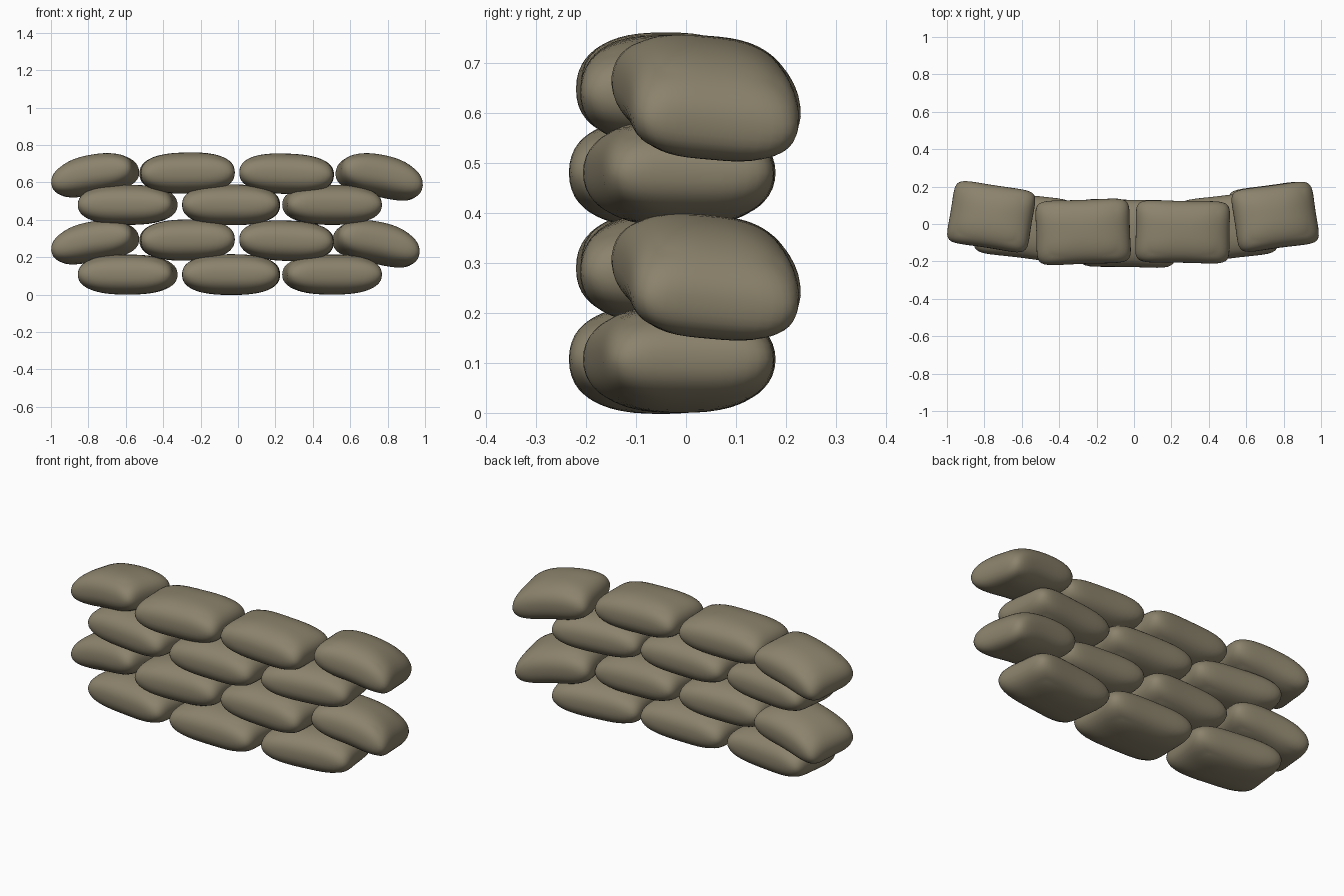
import bpy, bmesh, math
from mathutils import Matrix, Euler, Vector

if "Cube" in bpy.data.objects:
    bpy.data.objects.remove(bpy.data.objects["Cube"])

khaki = bpy.data.materials.new("khaki_canvas")
khaki.diffuse_color = (0.26, 0.225, 0.15, 1)
khaki.use_nodes = True
khaki.node_tree.nodes["Principled BSDF"].inputs["Base Color"].default_value = khaki.diffuse_color


def sandbag(name, center, half, yaw=0, tilt=0, roll=0, droop=0):
    """Pillow-shaped bag; droop bends the end on the given x side downwards."""
    bm = bmesh.new()
    bmesh.ops.create_cube(bm, size=2)
    bmesh.ops.subdivide_edges(bm, edges=bm.edges[:], cuts=13, use_grid_fill=True)
    rot = Euler([math.radians(a) for a in (roll, tilt, yaw)]).to_matrix()
    for v in bm.verts:
        x, y, z = (math.sin(c * math.pi / 4) / math.sin(math.pi / 4) for c in v.co)
        # squarish plan, softer towards the top and bottom
        e = 6.5 - 3 * abs(z)
        plan = (abs(x) ** e + abs(y) ** e) ** (1 / e)
        r = (plan ** 2.5 + abs(z) ** 2.5) ** (1 / 2.5)
        x, y, z = x / r, y / r, z / r
        # slightly hollow sides between the stuffed corners
        px = x * (1 - 0.03 * (1 - y * y))
        py = y * (1 - 0.04 * (1 - x * x))
        p = Vector((px * half[0], py * half[1], z * half[2]))
        if droop:
            side = math.copysign(1, droop)
            p.z -= abs(droop) * max(0, x * side + 0.3) ** 2
        v.co = rot @ p + Vector(center)
    me = bpy.data.meshes.new(name)
    bm.to_mesh(me)
    bm.free()
    me.shade_smooth()
    me.materials.append(khaki)
    bpy.context.collection.objects.link(bpy.data.objects.new(name, me))


# Courses of three bags, outer ones turned back
for row, z in (("bottom", 0.107), ("third", 0.48)):
    sandbag(row + "_bag_left", (-0.59, -0.012, z), (0.262, 0.176, 0.107), yaw=-7)
    sandbag(row + "_bag_middle", (-0.037, -0.05, z), (0.267, 0.187, 0.109), yaw=-1)
    sandbag(row + "_bag_right", (0.503, -0.015, z), (0.262, 0.176, 0.107), yaw=7)

# Courses of four bags, end bags sagging over the edge
for row, z, right_x in (("second", 0.292, 0.74), ("top", 0.65, 0.757)):
    sandbag(row + "_bag_far_left", (-0.765, 0.04, z - 0.005), (0.228, 0.175, 0.105),
            yaw=-9, tilt=-6, roll=-4, droop=-0.022)
    sandbag(row + "_bag_left", (-0.272, -0.042, z), (0.258, 0.178, 0.11), yaw=2, tilt=-1)
    sandbag(row + "_bag_right", (0.26, -0.042, z - 0.004), (0.258, 0.172, 0.108), yaw=-1, tilt=2)
    sandbag(row + "_bag_far_right", (right_x, 0.04, z - 0.012), (0.228, 0.175, 0.11),
            yaw=8, tilt=7, roll=-5, droop=0.025)
